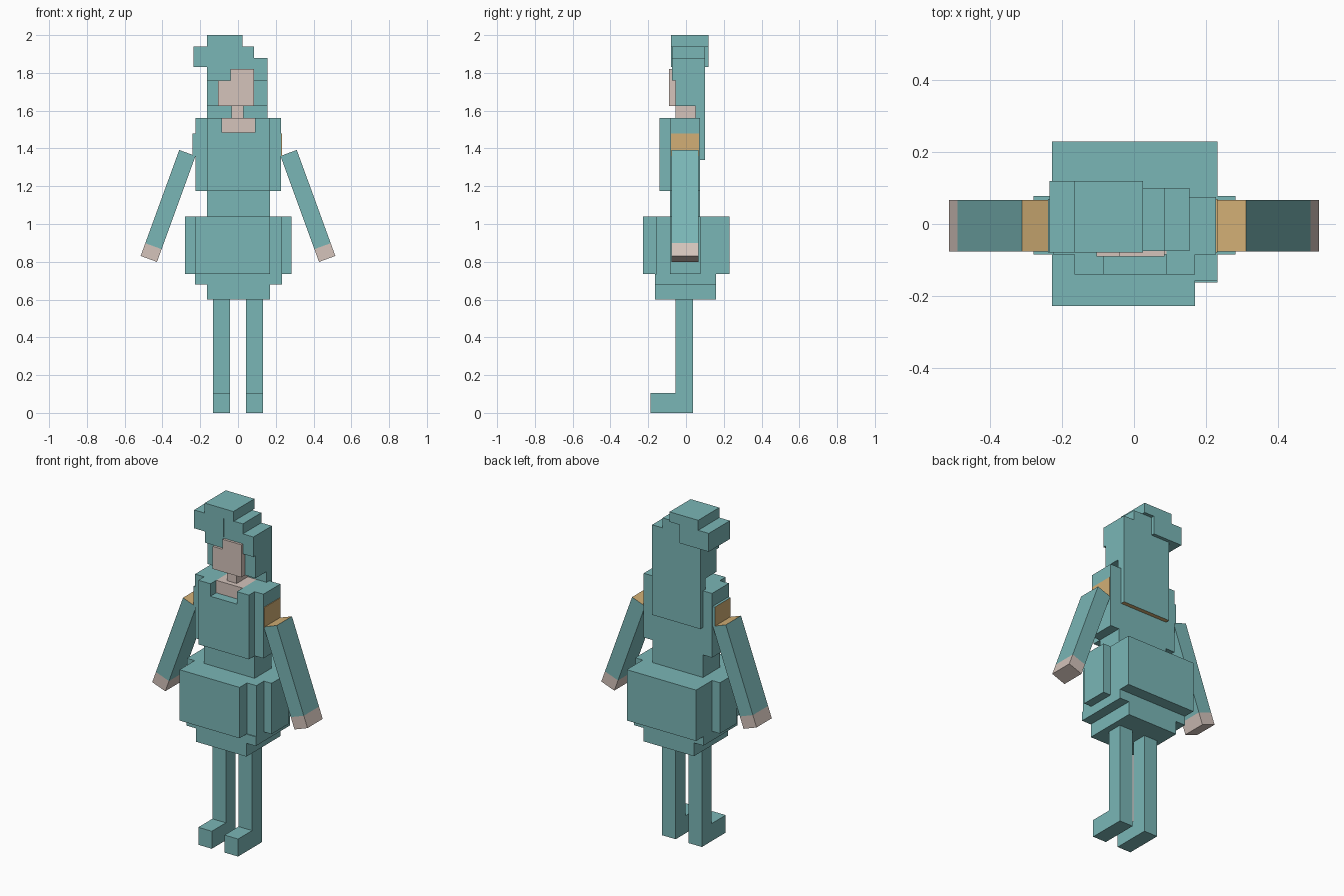
import bpy, bmesh, math
from mathutils import Matrix


def material(name, rgb):
    m = bpy.data.materials.new(name)
    m.diffuse_color = (*rgb, 1)
    return m


TEAL = material("teal", (0.195, 0.468, 0.468))
SKIN = material("skin", (0.66, 0.55, 0.50))
TAN = material("tan", (0.645, 0.43, 0.18))


def add_box(bm, x0, x1, y0, y1, z0, z1):
    mat = Matrix.Translation(((x0 + x1) / 2, (y0 + y1) / 2, (z0 + z1) / 2))
    mat = mat @ Matrix.Diagonal((x1 - x0, y1 - y0, z1 - z0, 1))
    bmesh.ops.create_cube(bm, size=1, matrix=mat)


def part(name, mats, boxes, rule=None, transform=None):
    """Object made of boxes (x0, x1, y0, y1, z0, z1); rule picks a face's material."""
    bm = bmesh.new()
    for b in boxes:
        add_box(bm, *b)
    bm.normal_update()
    if rule:
        for f in bm.faces:
            f.material_index = rule(f)
    if transform:
        bm.transform(transform)
    me = bpy.data.meshes.new(name)
    bm.to_mesh(me)
    bm.free()
    for m in mats:
        me.materials.append(m)
    ob = bpy.data.objects.new(name, me)
    bpy.context.collection.objects.link(ob)
    return ob


# Hair: topknot, crown, fringe and long back panel
part("topknot", [TEAL], [
    (-0.165, 0.025, -0.08, 0.12, 1.94, 2.0),
    (-0.235, -0.04, -0.08, 0.12, 1.83, 1.94),
])
part("crown", [TEAL], [
    (-0.04, 0.085, -0.075, 0.10, 1.82, 1.94),
    (0.085, 0.155, -0.075, 0.10, 1.76, 1.88),
    (-0.165, -0.04, -0.075, 0.10, 1.76, 1.83),
    (-0.165, 0.155, -0.055, 0.10, 1.625, 1.82),
])
part("back_hair", [TEAL, TAN], [(-0.165, 0.155, 0.05, 0.10, 1.34, 1.625)],
     lambda f: int(f.normal.z < -0.5))

# Face with a corner notch for the fringe, neck and chest
part("face", [SKIN], [
    (-0.04, 0.085, -0.09, -0.055, 1.625, 1.82),
    (-0.105, -0.04, -0.09, -0.055, 1.625, 1.76),
])
part("neck", [SKIN], [(-0.035, 0.03, -0.055, 0.05, 1.56, 1.625)])
part("chest", [SKIN], [(-0.085, 0.09, -0.085, 0.05, 1.485, 1.56)])

# Bodice with shoulders, raised front panel and waist
part("bodice", [TEAL], [
    (-0.225, 0.228, -0.085, 0.075, 1.175, 1.485),
    (-0.225, -0.085, -0.085, 0.075, 1.485, 1.56),
    (0.09, 0.228, -0.085, 0.075, 1.485, 1.56),
    (-0.085, 0.09, 0.05, 0.075, 1.485, 1.56),
])
part("front_panel", [TEAL], [
    (-0.165, 0.17, -0.14, -0.085, 1.175, 1.485),
    (-0.165, -0.085, -0.14, -0.085, 1.485, 1.56),
    (0.09, 0.17, -0.14, -0.085, 1.485, 1.56),
])
part("waist", [TEAL], [(-0.165, 0.17, -0.085, 0.075, 1.04, 1.175)])

# Arm sockets on the sides of the bodice
part("left_socket", [TEAL, TAN], [(-0.24, -0.225, -0.08, 0.07, 1.36, 1.48)],
     lambda f: int(f.normal.x < -0.5))
part("right_socket", [TAN], [(0.228, 0.232, -0.08, 0.07, 1.36, 1.48)])

# Skirt: wide tier, side wings, and two hem tiers
part("skirt", [TEAL], [
    (-0.228, 0.17, -0.228, 0.23, 0.735, 1.04),
    (0.17, 0.232, -0.157, 0.23, 0.735, 1.04),
    (-0.28, -0.228, -0.085, 0.078, 0.735, 1.04),
    (0.232, 0.282, -0.085, 0.078, 0.735, 1.04),
])
part("hem", [TEAL], [
    (-0.228, 0.232, -0.163, 0.16, 0.68, 0.735),
    (-0.165, 0.17, -0.163, 0.16, 0.60, 0.68),
])

for side, s in (("left", -1), ("right", 1)):
    # Slanted sleeve with a tan top end, and the hand below it
    pose = (Matrix.Translation((s * 0.268, 0, 1.376))
            @ Matrix.Rotation(math.radians(-20 * s), 4, 'Y'))
    part(side + "_sleeve", [TEAL, TAN], [(-0.046, 0.046, -0.077, 0.067, -0.525, 0)],
         lambda f: int(f.normal.z > 0.5), pose)
    part(side + "_hand", [SKIN], [(-0.046, 0.046, -0.077, 0.067, -0.597, -0.525)],
         None, pose)

    # Leg and foot
    x0, x1 = sorted((s * 0.042, s * 0.132))
    part(side + "_leg", [TEAL], [(x0, x1, -0.055, 0.038, 0, 0.60)])
    part(side + "_foot", [TEAL], [(x0, x1, -0.188, -0.055, 0, 0.105)])
